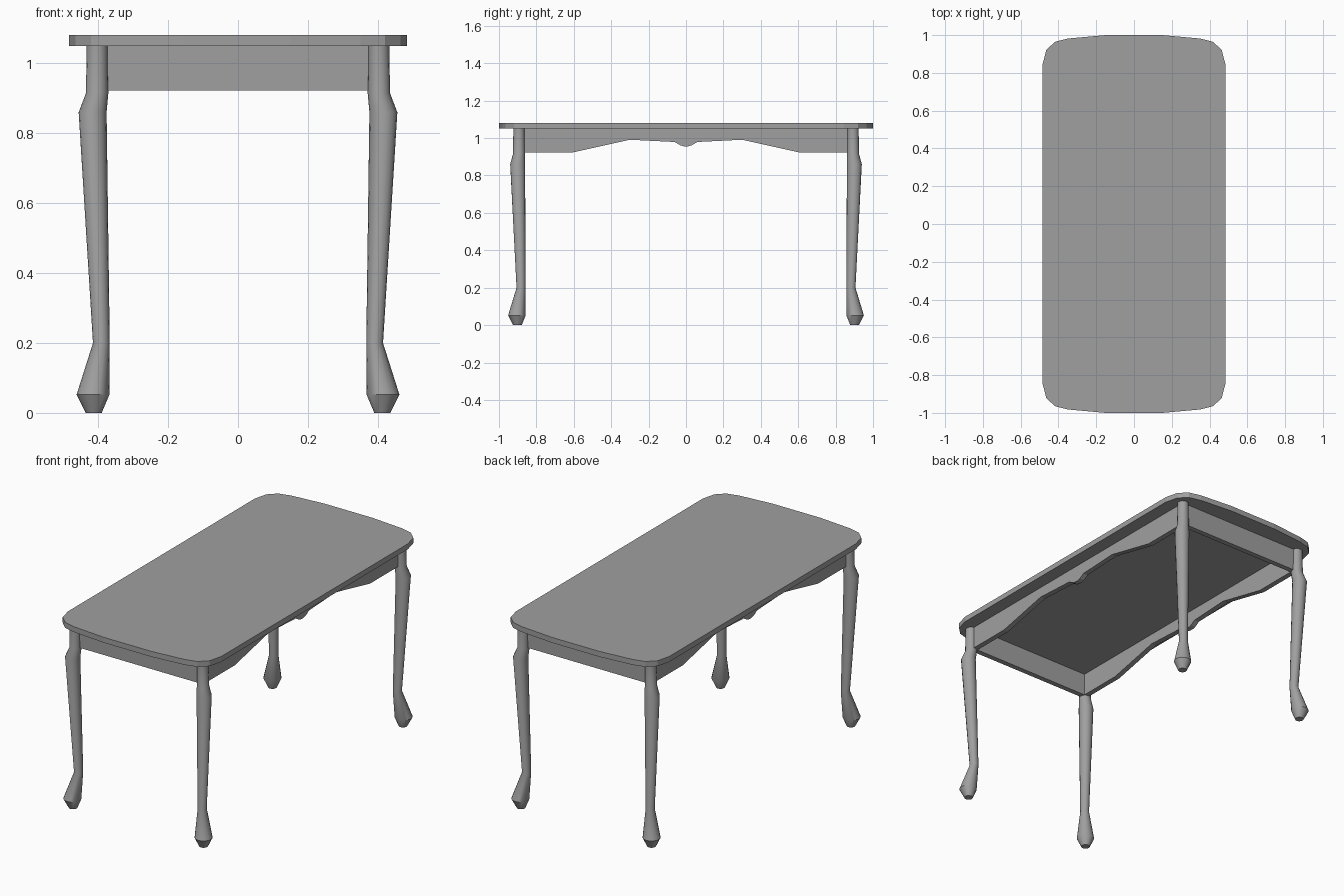
import bpy, math

cube = bpy.data.objects.get("Cube")
if cube:
    bpy.data.objects.remove(cube)

# Single plain grey finish
grey = bpy.data.materials.new("plain grey")
grey.use_nodes = True
colour = (0.35, 0.35, 0.35, 1)
grey.diffuse_color = colour
grey.node_tree.nodes["Principled BSDF"].inputs["Base Color"].default_value = colour


def make_object(name, verts, faces):
    mesh = bpy.data.meshes.new(name)
    mesh.from_pydata(verts, [], faces)
    mesh.materials.append(grey)
    obj = bpy.data.objects.new(name, mesh)
    bpy.context.collection.objects.link(obj)
    return obj


def loft(name, rings):
    """Skin a stack of equal counter-clockwise rings and cap both ends."""
    n = len(rings[0])
    verts = [p for ring in rings for p in ring]
    faces = [(k * n + i, k * n + (i + 1) % n, (k + 1) * n + (i + 1) % n, (k + 1) * n + i)
             for k in range(len(rings) - 1) for i in range(n)]
    faces.append(tuple(reversed(range(n))))
    faces.append(tuple(range(len(verts) - n, len(verts))))
    return make_object(name, verts, faces)


TOP_Z, UNDER_Z, APRON_Z = 1.081, 1.05, 0.922

# Tabletop: one corner profile mirrored into a full outline
corner = [(0.484, 0.845), (0.465, 0.92), (0.42, 0.964), (0.35, 0.982), (0.15, 1.0)]
back = corner + [(-x, y) for x, y in reversed(corner)]
outline = back + [(-x, -y) for x, y in back]
loft("tabletop", [[(x, y, z) for x, y in outline] for z in (UNDER_Z, TOP_Z)])

# Legs: round sections whose centres drift along the corner diagonal
# (height, centre x, centre y, radius)
sections = [(0, 0.413, 0.901, 0.023), (0.052, 0.415, 0.904, 0.047),
            (0.2, 0.391, 0.882, 0.024), (0.86, 0.416, 0.9, 0.04),
            (0.915, 0.403, 0.893, 0.032), (UNDER_Z, 0.403, 0.893, 0.03)]
SIDES = 16
for end, sy in (("front", -1), ("back", 1)):
    for side, sx in (("left", 1), ("right", -1)):
        rings = [[(sx * cx + r * math.cos(math.tau * i / SIDES),
                   sy * cy + r * math.sin(math.tau * i / SIDES), z)
                  for i in range(SIDES)] for z, cx, cy, r in sections]
        leg = loft(f"{end}_{side}_leg", rings)
        bpy.ops.object.select_all(action="DESELECT")
        leg.select_set(True)
        bpy.context.view_layer.objects.active = leg
        bpy.ops.object.shade_smooth_by_angle(angle=math.radians(35))

# Side aprons: scalloped lower edge with a small central drop
half = [(0.88, APRON_Z), (0.61, APRON_Z), (0.3, 0.991), (0.06, 0.979),
        (0.03, 0.961), (0.012, 0.956)]
lower = [(-y, z) for y, z in half] + half[::-1]
strip = lower + [(y, UNDER_Z) for y, z in reversed(lower)]
n = len(lower)
for side, sx in (("left", 1), ("right", -1)):
    xs = sorted((sx * 0.378, sx * 0.408))
    verts = [(x, y, z) for x in xs for y, z in strip]
    m = len(strip)
    faces = [(i, m + i, m + (i + 1) % m, (i + 1) % m) for i in range(m)]
    for i in range(n - 1):
        quad = (i, i + 1, m - 2 - i, m - 1 - i)
        faces += [quad[::-1], tuple(m + v for v in quad)]
    # The side walls run outward from the strip boundary
    make_object(f"{side}_apron", verts, faces)

# End aprons: plain straight boards
for end, sy in (("front", -1), ("back", 1)):
    y0, y1 = sorted((sy * 0.868, sy * 0.898))
    board = [(-0.4, y0), (0.4, y0), (0.4, y1), (-0.4, y1)]
    loft(f"{end}_apron", [[(x, y, z) for x, y in board] for z in (APRON_Z, UNDER_Z)])
